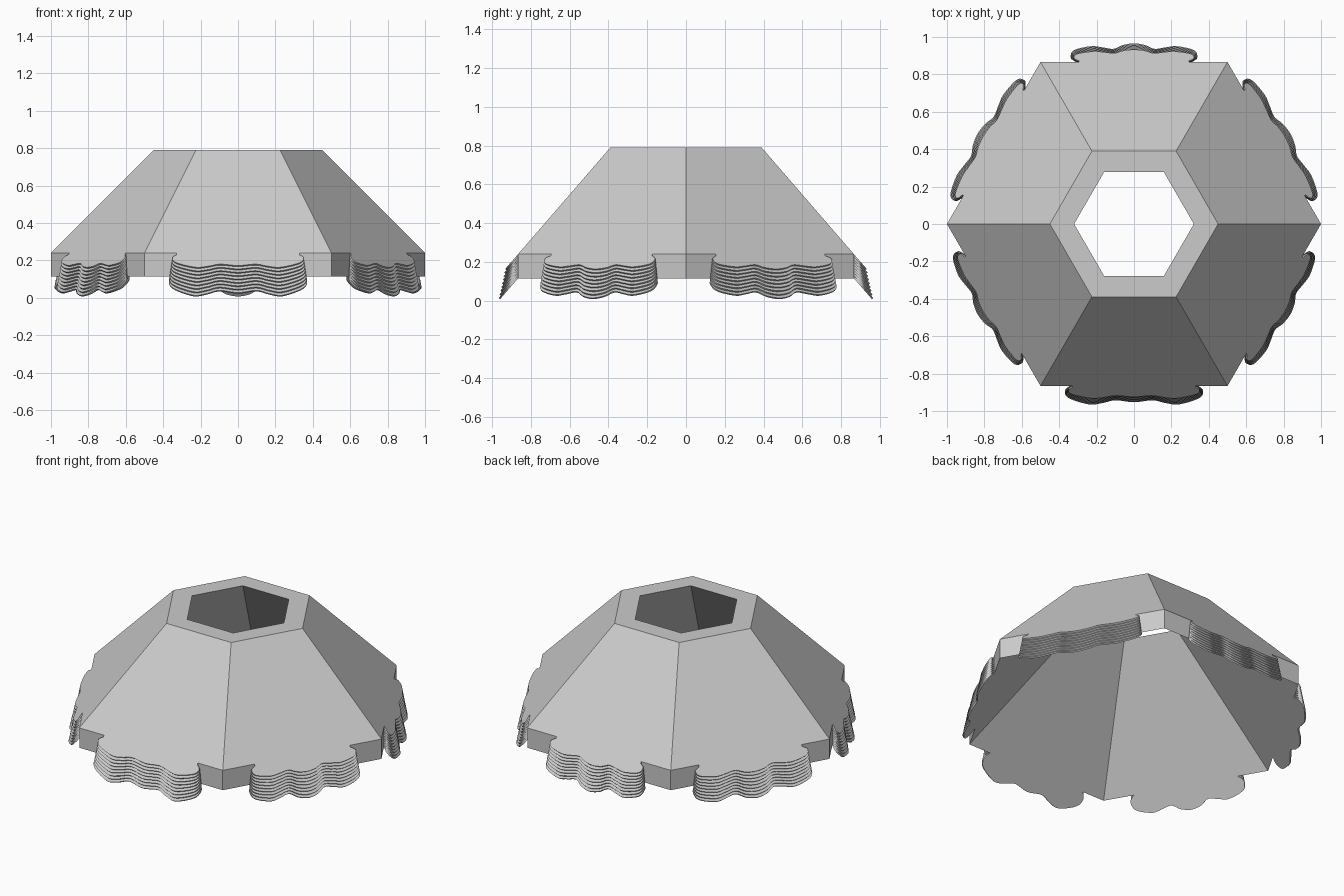
import bpy
import bmesh
from math import cos, sin, pi, sqrt
from mathutils import Vector

if "Cube" in bpy.data.objects:
    bpy.data.objects.remove(bpy.data.objects["Cube"])

RIM_LOW, RIM_HIGH, TOP = 0.115, 0.24, 0.79
APOTHEM = sqrt(3) / 2
LAYERS = 9

grey = bpy.data.materials.new("light_grey")
grey.use_nodes = True
grey.diffuse_color = (0.6, 0.6, 0.6, 1)
grey.node_tree.nodes["Principled BSDF"].inputs["Base Color"].default_value = (0.6, 0.6, 0.6, 1)


def finish(name, bm):
    bmesh.ops.recalc_face_normals(bm, faces=bm.faces)
    mesh = bpy.data.meshes.new(name)
    bm.to_mesh(mesh)
    bm.free()
    mesh.materials.append(grey)
    obj = bpy.data.objects.new(name, mesh)
    bpy.context.collection.objects.link(obj)
    return obj


def smooth_path(points, steps=8):
    """Catmull-Rom curve through the points."""
    pts = [Vector(p) for p in points]
    pts = [pts[0]] + pts + [pts[-1]]
    path = []
    for a, b, c, d in zip(pts, pts[1:], pts[2:], pts[3:]):
        for i in range(steps):
            t = i / steps
            path.append(0.5 * (2 * b + (c - a) * t + (2 * a - 5 * b + 4 * c - d) * t ** 2
                               + (3 * b - a - 3 * c + d) * t ** 3))
    return path + [pts[-1]]


# Six-sided canopy shell: sharp lower edge, upright rim, slope, open top
bm = bmesh.new()
rings = []
for radius, z in [(1, RIM_LOW), (1, RIM_HIGH), (0.45, TOP), (0.32, TOP)]:
    rings.append([bm.verts.new((radius * cos(i * pi / 3), radius * sin(i * pi / 3), z))
                  for i in range(6)])
for low, high in zip(rings, rings[1:] + rings[:1]):
    for i in range(6):
        j = (i + 1) % 6
        bm.faces.new((low[i], low[j], high[j], high[i]))
finish("canopy_shell", bm)

# Half outlines of the scalloped trim: sideways, outward from the rim
TWO_LOBES = [(0.345, 0), (0.37, 0.025), (0.345, 0.06), (0.24, 0.092),
             (0.17, 0.085), (0.1, 0.07), (0, 0.08)]
THREE_LOBES = [(0.31, 0), (0.338, 0.022), (0.32, 0.057), (0.23, 0.078),
               (0.17, 0.072), (0.11, 0.064), (0.06, 0.084), (0, 0.093)]


def scalloped_trim(name, half, width, angle):
    """Stack of thin plates lying along the slope, each smaller than the one below."""
    outline = smooth_path(half + [(-x, d) for x, d in reversed(half[:-1])])
    outward = Vector((cos(angle), sin(angle), 0))
    along = Vector((-sin(angle), cos(angle), 0))
    up = Vector((0, 0, 1))
    slope_normal = (outward + up * APOTHEM).normalized()
    gap = RIM_HIGH - RIM_LOW
    thick = slope_normal * (gap * slope_normal.z / LAYERS)
    bm = bmesh.new()
    for k in range(LAYERS):
        t = k / (LAYERS - 1)
        shape = [(p.x * width * (1 - 0.05 * t), p.y * (1 - 0.36 * t)) for p in outline]
        shape = [(shape[0][0], -0.01)] + shape + [(shape[-1][0], -0.01)]
        base = [along * x + outward * (APOTHEM + d)
                + up * (RIM_LOW + gap * k / LAYERS - d / APOTHEM) for x, d in shape]
        lower = [bm.verts.new(p) for p in base]
        upper = [bm.verts.new(p + thick) for p in base]
        bm.faces.new(lower)
        bm.faces.new(upper)
        for i in range(len(base)):
            j = (i + 1) % len(base)
            bm.faces.new((lower[i], lower[j], upper[j], upper[i]))
    finish(name, bm)


# One trim on each side of the canopy
for name, half, width, side in [
        ("front_trim", TWO_LOBES, 1.0, -3), ("back_trim", THREE_LOBES, 1.0, 3),
        ("front_left_trim", THREE_LOBES, 1.02, -1), ("front_right_trim", THREE_LOBES, 1.02, -5),
        ("back_left_trim", THREE_LOBES, 1.1, 1), ("back_right_trim", THREE_LOBES, 1.1, 5)]:
    scalloped_trim(name, half, width, side * pi / 6)
